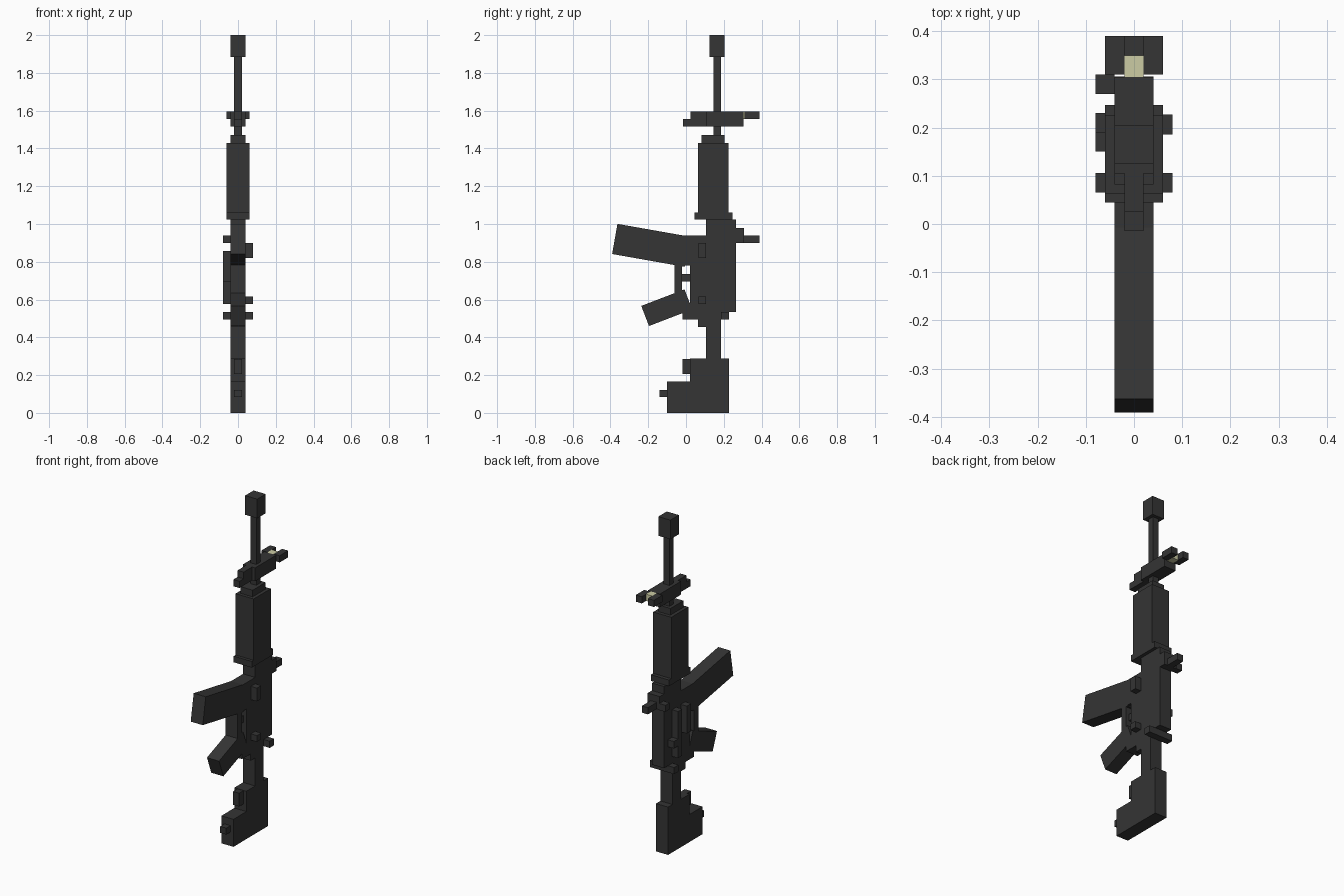
import bpy
import math

if "Cube" in bpy.data.objects:
    bpy.data.objects.remove(bpy.data.objects["Cube"], do_unlink=True)


def material(name, colour):
    mat = bpy.data.materials.new(name)
    mat.use_nodes = True
    mat.diffuse_color = colour
    mat.node_tree.nodes["Principled BSDF"].inputs["Base Color"].default_value = colour
    return mat


dark = material("dark_metal", (0.035, 0.035, 0.035, 1))
cream = material("cream_paint", (0.6, 0.6, 0.37, 1))


def block(name, x, y, z, mat=dark, tilt=0):
    """Box from its extents; tilt turns it about x around its own centre."""
    spans = (x, y, z)
    bpy.ops.mesh.primitive_cube_add(size=1, location=[sum(s) / 2 for s in spans])
    obj = bpy.context.object
    obj.name = name
    obj.scale = [s[1] - s[0] for s in spans]
    obj.rotation_euler.x = math.radians(tilt)
    obj.data.materials.append(mat)
    return obj


def tilted(name, centre_y, centre_z, length, depth, tilt):
    block(name, WIDE, (centre_y - length / 2, centre_y + length / 2),
          (centre_z - depth / 2, centre_z + depth / 2), tilt=tilt)


THIN, WIDE, BROAD, FULL = [(-w, w) for w in (0.02, 0.04, 0.06, 0.08)]
PLUS_SIDE, MINUS_SIDE = (0.04, 0.08), (-0.08, -0.04)

# Muzzle and barrel
block("muzzle", WIDE, (0.125, 0.205), (1.885, 2.0))
block("barrel", THIN, (0.145, 0.185), (1.47, 1.89))

# Front sight with two ears and a painted post
block("sight_base", WIDE, (0.105, 0.305), (1.515, 1.595))
block("sight_bracket", THIN, (0.025, 0.105), (1.515, 1.595))
block("sight_lug", THIN, (-0.015, 0.025), (1.515, 1.555))
block("sight_post", THIN, (0.305, 0.35), (1.555, 1.595), cream)
for side in (-1, 1):
    block("sight_ear", sorted((side * 0.02, side * 0.06)), (0.31, 0.39), (1.555, 1.595))

# Handguard
block("handguard_cap", WIDE, (0.082, 0.205), (1.43, 1.47))
block("handguard", BROAD, (0.063, 0.225), (1.06, 1.43))
block("handguard_ring", BROAD, (0.045, 0.247), (1.025, 1.062))

# Receiver
block("upper_receiver", WIDE, (0.105, 0.266), (0.535, 1.025))
block("lower_receiver", WIDE, (0.022, 0.105), (0.535, 0.938))
block("magazine_well", WIDE, (-0.018, 0.022), (0.78, 0.938))

# Rear sight
block("rear_sight_base", WIDE, (0.266, 0.306), (0.9, 0.98))
block("rear_sight", THIN, (0.306, 0.39), (0.9, 0.94))
block("rear_sight_knob", MINUS_SIDE, (0.27, 0.31), (0.9, 0.94))

# Controls
block("magazine_catch", PLUS_SIDE, (0.065, 0.106), (0.82, 0.9))
block("selector", PLUS_SIDE, (0.065, 0.106), (0.577, 0.615))
block("port_cover", MINUS_SIDE, (0.15, 0.19), (0.577, 0.857))
block("bolt_knob", MINUS_SIDE, (0.19, 0.23), (0.65, 0.692))
block("bolt_catch", MINUS_SIDE, (0.065, 0.106), (0.692, 0.857))
block("charging_handle", FULL, (0.186, 0.227), (0.495, 0.535))

# Magazine, trigger and grip
tilted("magazine", -0.185, 0.887, 0.39, 0.162, -10)
block("trigger_guard", WIDE, (-0.06, -0.02), (0.61, 0.79))
block("trigger", THIN, (-0.02, 0.022), (0.695, 0.735))
tilted("grip", -0.102, 0.557, 0.245, 0.114, 21)
block("grip_mount", WIDE, (-0.018, 0.063), (0.495, 0.57))

# Stock
block("stock_tube", WIDE, (0.105, 0.186), (0.287, 0.535))
block("tube_lock", WIDE, (0.063, 0.105), (0.455, 0.535))
block("stock", WIDE, (0.022, 0.227), (0.0, 0.287))
block("stock_toe", WIDE, (-0.1, 0.022), (0.0, 0.165))
block("stock_lever", THIN, (-0.018, 0.022), (0.205, 0.285))
block("sling_stud", THIN, (-0.14, -0.1), (0.083, 0.122))
